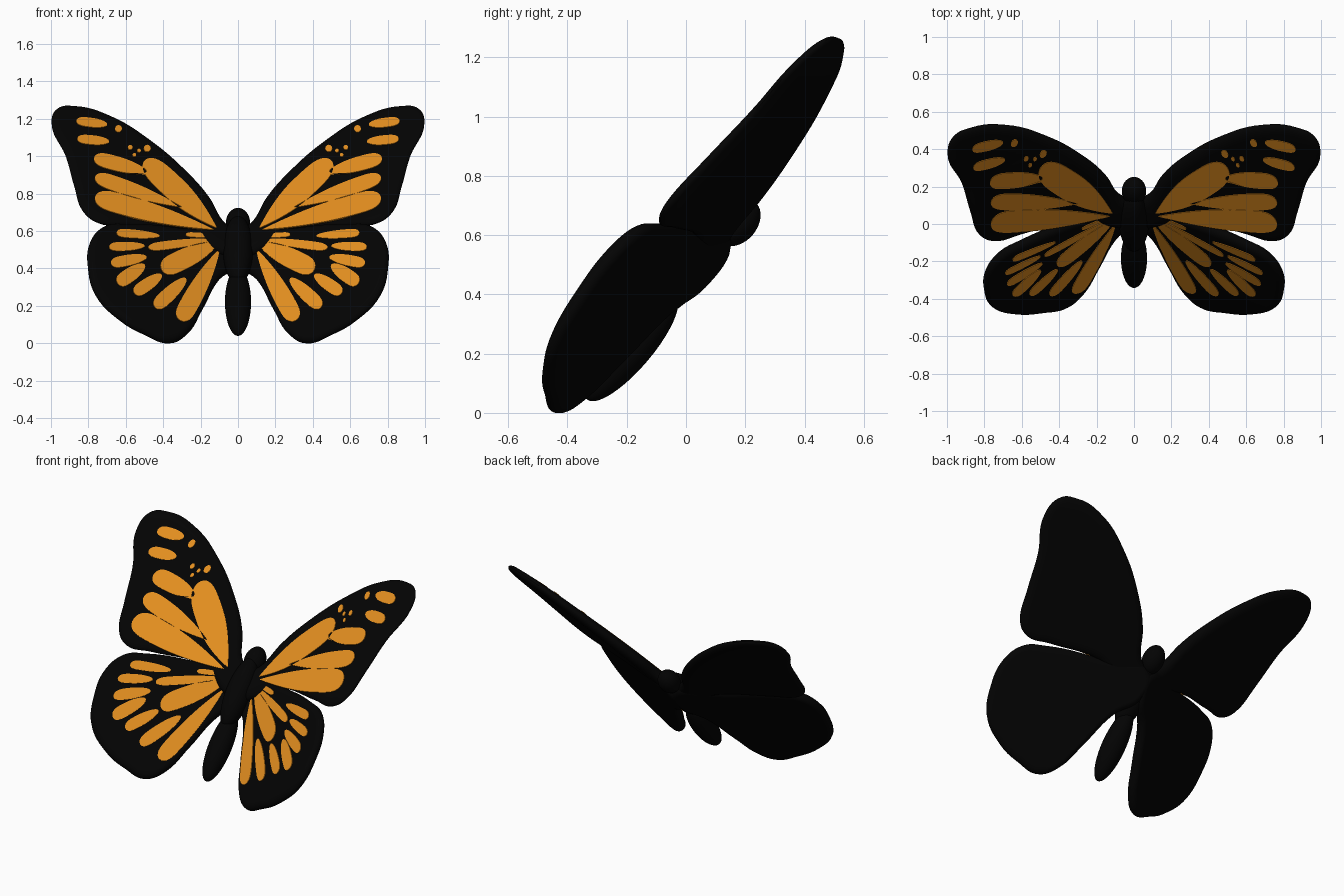
import bpy
import bmesh
from math import sin, cos, pi, sqrt, atan2
from mathutils import Matrix, Vector

if "Cube" in bpy.data.objects:
    bpy.data.objects.remove(bpy.data.objects["Cube"], do_unlink=True)


def make_material(name, color):
    mat = bpy.data.materials.new(name)
    mat.use_nodes = True
    mat.diffuse_color = color
    bsdf = next(n for n in mat.node_tree.nodes if n.type == 'BSDF_PRINCIPLED')
    bsdf.inputs["Base Color"].default_value = color
    bsdf.inputs["Roughness"].default_value = 0.8
    return mat


black = make_material("soft black", (0.001, 0.001, 0.001, 1))
orange = make_material("warm orange", (0.76, 0.27, 0.014, 1))


def add_object(name, mesh, mat):
    mesh.materials.clear()
    mesh.materials.append(mat)
    obj = bpy.data.objects.new(name, mesh)
    bpy.context.collection.objects.link(obj)
    return obj


def smooth(obj, angle):
    bpy.ops.object.select_all(action='DESELECT')
    obj.select_set(True)
    bpy.context.view_layer.objects.active = obj
    bpy.ops.object.shade_smooth_by_angle(angle=angle)


def filled_shape(name, outlines, mat, matrix, half, taper=0.0, rounded=False):
    """Fill flat outlines, thicken them by half each way and lay them on a wing plane.
    Rounded shapes get thinner along x by the taper."""
    curve = bpy.data.curves.new(name, 'CURVE')
    curve.dimensions = '2D'
    curve.fill_mode = 'BOTH'
    curve.resolution_u = 6
    if rounded:
        curve.bevel_depth = half
        curve.bevel_resolution = 4
        curve.offset = -half
    else:
        curve.extrude = half
    for points in outlines:
        spline = curve.splines.new('BEZIER' if rounded else 'POLY')
        target = spline.bezier_points if rounded else spline.points
        target.add(len(points) - 1)
        for slot, (u, v) in zip(target, points):
            if rounded:
                slot.co = (u, v, 0)
                slot.handle_left_type = slot.handle_right_type = 'AUTO'
            else:
                slot.co = (u, v, 0, 1)
        spline.use_cyclic_u = True
    helper = bpy.data.objects.new(name + "_outline", curve)
    bpy.context.collection.objects.link(helper)
    bpy.context.view_layer.update()
    graph = bpy.context.evaluated_depsgraph_get()
    mesh = bpy.data.meshes.new_from_object(helper.evaluated_get(graph))
    bpy.data.objects.remove(helper, do_unlink=True)

    bm = bmesh.new()
    bm.from_mesh(mesh)
    bmesh.ops.remove_doubles(bm, verts=bm.verts, dist=0.0001)
    bmesh.ops.recalc_face_normals(bm, faces=bm.faces)
    for v in bm.verts:
        v.co.z *= 1 - taper * v.co.x / half
    bm.transform(matrix)
    bm.to_mesh(mesh)
    bm.free()

    obj = add_object(name, mesh, mat)
    smooth(obj, 0.7)
    mirror = obj.modifiers.new("Mirror", 'MIRROR')
    mirror.use_mirror_merge = False
    obj.modifiers.new("Weighted Normals", 'WEIGHTED_NORMAL').keep_sharp = True


def wing_plane(a, b, c):
    """Frame of the plane y = a + b*x + c*z, with its normal to the front."""
    n = Vector((b, -1, c)).normalized()
    return Matrix(((1, 0, n.x, 0), (b, c, n.y, a), (0, 1, n.z, 0), (0, 0, 0, 1)))


def front_surface(a, b, c, half, taper):
    """Plane of the front face of the tapered wing."""
    slant = Vector((b, -1, c)).length
    return wing_plane(a - slant * half, b + slant * taper, c)


def cell(x0, z0, x1, z1, width, peak):
    """Teardrop from a pointed inner end to a blunt outer end; short ones are rounder."""
    start, end = Vector((x0, z0)), Vector((x1, z1))
    side = (end - start).orthogonal().normalized() * width
    point = min(0.9, max(0.45, (end - start).length * 1.8))
    steps = 24
    upper, lower = [], []
    for i in range(steps + 1):
        t = (1 - cos(pi * i / steps)) / 2
        if t < peak:
            w = sin(pi / 2 * t / peak) ** point
        else:
            w = sqrt(max(0, 1 - ((t - peak) / (1 - peak)) ** 4))
        mid = start.lerp(end, t)
        upper.append(mid + side * w)
        if 0 < i < steps:
            lower.append(mid - side * w)
    return upper + lower[::-1]


def dot(x, z, r):
    return [(x + r * cos(pi * k / 6), z + r * sin(pi * k / 6)) for k in range(12)]


# Wing outlines (x, z)
fore_outline = [(-.01, .56), (.085, .65), (.15, .765), (.28, .915), (.47, 1.08),
                (.68, 1.21), (.87, 1.265), (.97, 1.25), (.997, 1.18), (.92, 1),
                (.875, .84), (.83, .71), (.745, .645), (.6, .63), (.3, .6), (-.01, .49)]
hind_outline = [(-.01, .43), (-.01, .56), (.3, .61), (.6, .635), (.72, .62), (.79, .54),
                (.8, .4), (.76, .26), (.63, .125), (.5, .05), (.36, .003),
                (.27, .05), (.19, .18), (.1, .34)]

# Wing cells: inner end, outer end, half width, place of greatest width
fore_cells = [(.115, .615, .5, .975, .064, .6), (.13, .605, .765, .78, .054, .75),
              (.3, .725, .765, .888, .04, .72), (.49, .915, .77, .99, .039, .6),
              (.69, 1.076, .86, 1.092, .025, .5), (.7, 1.167, .865, 1.188, .025, .5)]
fore_dots = [(.64, 1.145, .019), (.486, 1.04, .019), (.577, 1.045, .013),
             (.53, 1.028, .01), (.555, 1.005, .01)]
hind_cells = [(.115, .572, .28, .58, .013, .7), (.42, .572, .65, .59, .023, .7),
              (.5, .519, .69, .514, .024, .6), (.115, .555, .48, .51, .023, .72),
              (.49, .46, .68, .425, .03, .6), (.5, .418, .645, .318, .038, .6),
              (.115, .532, .41, .392, .054, .65), (.41, .365, .555, .265, .034, .6),
              (.28, .345, .445, .19, .038, .62), (.1, .5, .31, .12, .05, .75)]

# Plane of each wing, then its half thickness at the root and taper along x
for label, outline, plane, depth, cells, dots in (
        ("fore", fore_outline, (-.485, -.375, 1.047), (.041, .022), fore_cells, fore_dots),
        ("hind", hind_outline, (-.27, -.47, .72), (.033, .005), hind_cells, [])):
    filled_shape(label + "_wings", [outline], black, wing_plane(*plane), *depth, rounded=True)
    shapes = [cell(*c) for c in cells] + [dot(*d) for d in dots]
    filled_shape(label + "_wing_cells", shapes, orange, front_surface(*plane, *depth), 0.004)

# Body: abdomen, thorax and head lie along one tilted axis
tail, head = Vector((0, -.32, .06)), Vector((0, .19, .66))
axis = (head - tail).normalized()
forward = Vector((0, -axis.z, axis.y))


def body_part(name, along, lift, radius, half_length):
    bm = bmesh.new()
    bmesh.ops.create_uvsphere(bm, u_segments=32, v_segments=20, radius=1)
    tilt = Matrix.Rotation(-atan2(axis.y, axis.z), 4, 'X')
    size = Matrix.Diagonal((radius, radius, half_length, 1))
    place = Matrix.Translation(tail + axis * along + forward * lift)
    bm.transform(place @ tilt @ size)
    mesh = bpy.data.meshes.new(name)
    bm.to_mesh(mesh)
    bm.free()
    smooth(add_object(name, mesh, black), 0.7)


body_part("abdomen", .21, 0, .07, .23)
body_part("thorax", .55, .03, .08, .23)
body_part("head", .765, 0, .065, .09)
